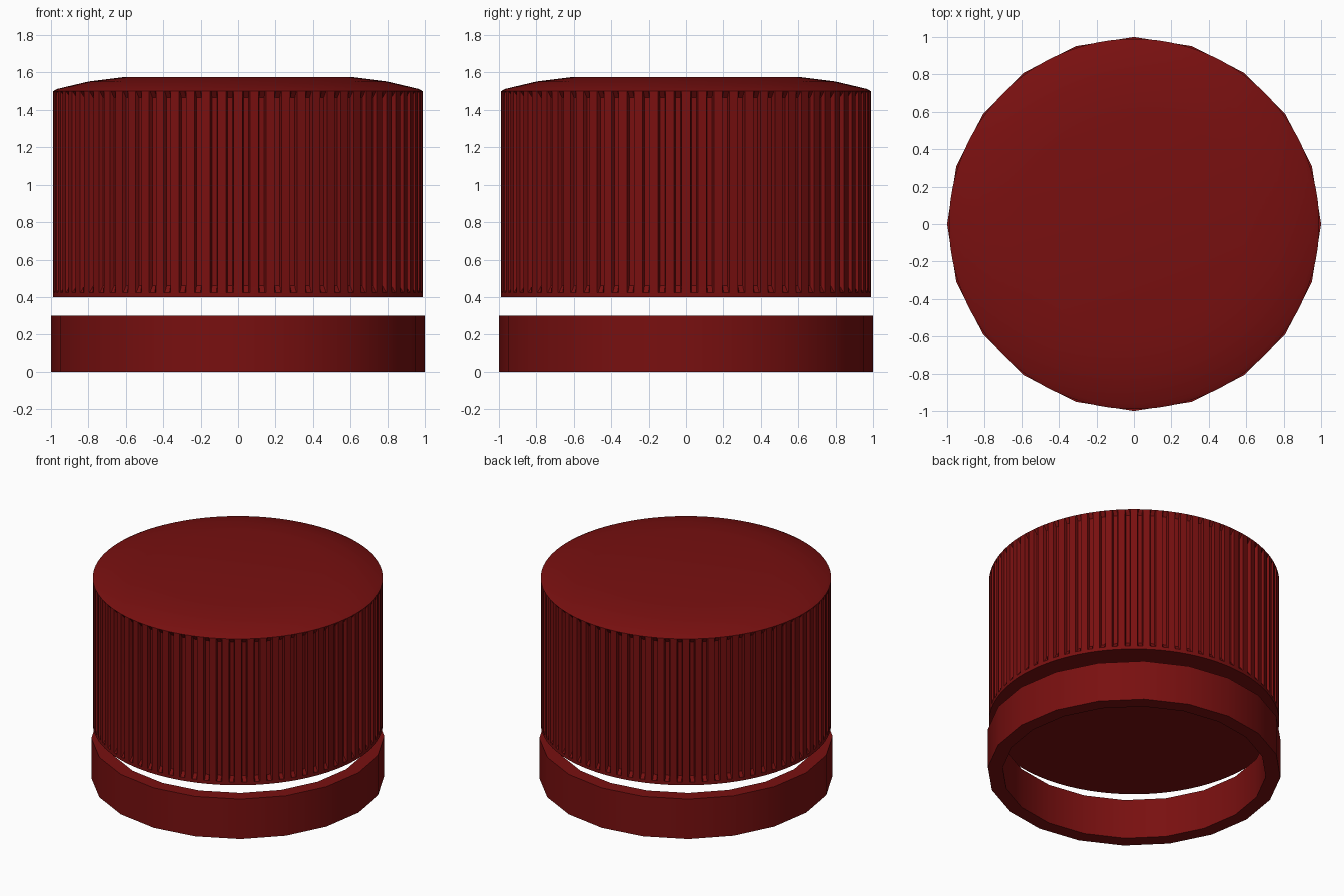
import bpy, bmesh, math

old = bpy.data.objects.get("Cube")
if old:
    bpy.data.objects.remove(old, do_unlink=True)

RIBS = 72          # ribs around the cap
RING_SIDES = 20    # facets of the tamper ring

# Single dark red plastic
red = bpy.data.materials.new("dark red plastic")
red.use_nodes = True
colour = (0.19, 0.005, 0.005, 1)
red.diffuse_color = colour
red.node_tree.nodes["Principled BSDF"].inputs["Base Color"].default_value = colour


def loft(name, angles, levels, caps, closed, sharp):
    """Skin horizontal loops; each level is (z, radius function of the point index)."""
    bm = bmesh.new()
    n = len(angles)
    loops = [[bm.verts.new((r(i) * math.cos(a), r(i) * math.sin(a), z))
              for i, a in enumerate(angles)] for z, r in levels]
    pairs = list(zip(loops, loops[1:]))
    if closed:
        pairs.append((loops[-1], loops[0]))
    for lo, hi in pairs:
        for i in range(n):
            j = (i + 1) % n
            bm.faces.new((lo[i], lo[j], hi[j], hi[i]))
    if caps:
        bm.faces.new(loops[0][::-1])
        bm.faces.new(loops[-1])
    bmesh.ops.recalc_face_normals(bm, faces=bm.faces)
    mesh = bpy.data.meshes.new(name)
    bm.to_mesh(mesh)
    bm.free()
    mesh.materials.append(red)
    obj = bpy.data.objects.new(name, mesh)
    bpy.context.collection.objects.link(obj)
    bpy.ops.object.select_all(action='DESELECT')
    obj.select_set(True)
    bpy.context.view_layer.objects.active = obj
    bpy.ops.object.shade_smooth_by_angle(angle=math.radians(sharp))
    return obj


def plain(radius):
    return lambda i: radius


def ribbed(outer, inner):
    # Four points per pitch: two on the rib, two at the groove floor
    return lambda i: outer if i % 4 < 2 else inner


# Tamper ring: low-sided band with a square section
ring_angles = [math.tau * i / RING_SIDES for i in range(RING_SIDES)]
loft("tamper_ring", ring_angles,
     [(0, plain(1.0)), (0.30, plain(1.0)), (0.30, plain(0.9)), (0, plain(0.9))],
     caps=False, closed=True, sharp=30)

# Screw cap: grooved wall with sloped groove ends and a shallow domed top
pitch = math.tau / RIBS
cap_angles = [pitch * (k + f) for k in range(RIBS) for f in (-0.27, 0.27, 0.34, 0.66)]
loft("ribbed_cap", cap_angles,
     [(0.40, plain(0.99)), (0.425, plain(0.99)),
      (0.46, ribbed(0.99, 0.965)), (1.465, ribbed(0.99, 0.965)),
      (1.50, plain(0.99)), (1.513, plain(0.965)),
      (1.552, plain(0.80)), (1.577, plain(0.60))],
     caps=True, closed=False, sharp=20)
